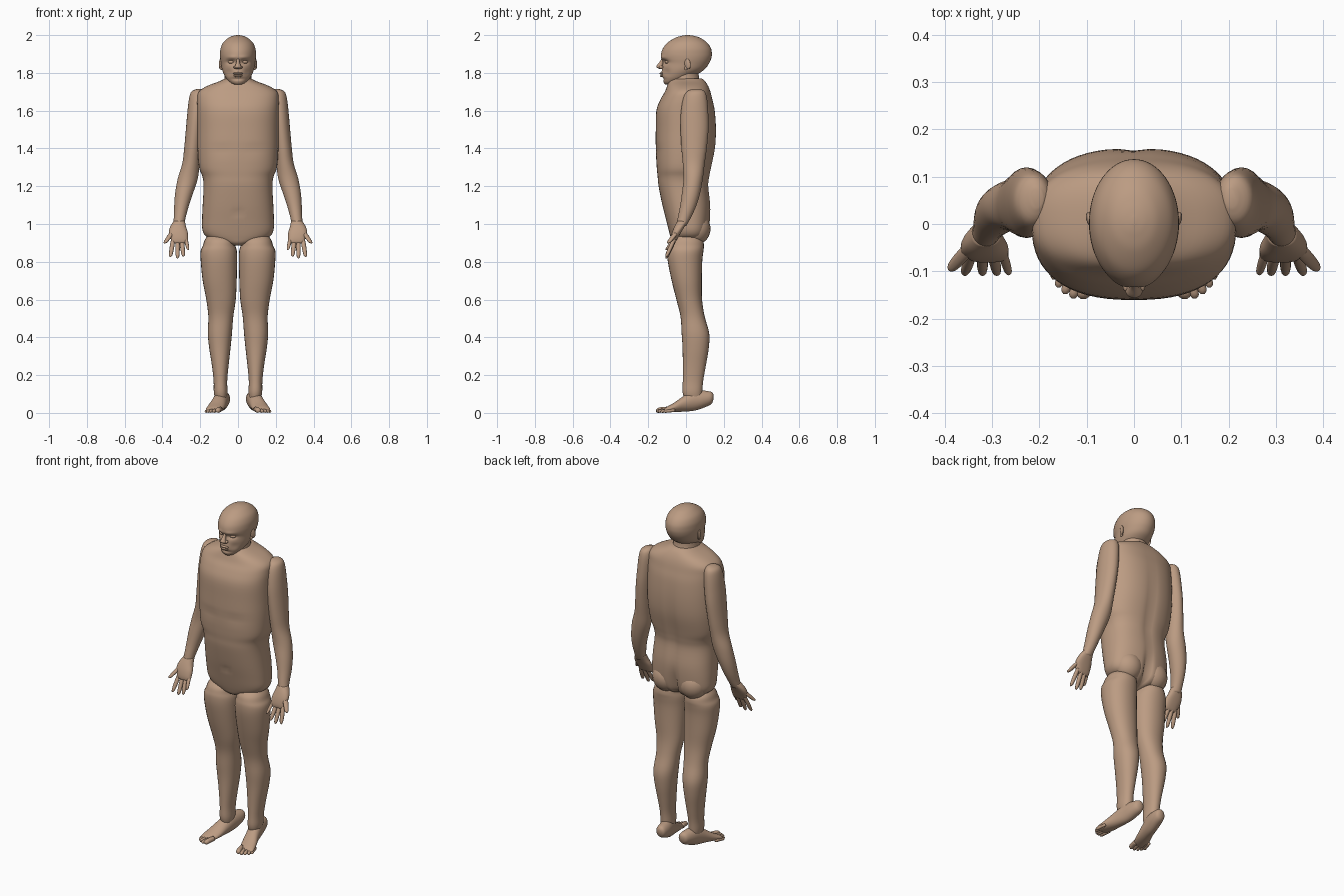
import bpy, bmesh, math
from mathutils import Vector

skin = bpy.data.materials.new("warm_skin")
skin.diffuse_color = (0.50, 0.33, 0.225, 1)


def finish(name, bm):
    bmesh.ops.recalc_face_normals(bm, faces=bm.faces)
    me = bpy.data.meshes.new(name)
    bm.to_mesh(me)
    bm.free()
    me.materials.append(skin)
    for p in me.polygons:
        p.use_smooth = True
    ob = bpy.data.objects.new(name, me)
    bpy.context.collection.objects.link(ob)
    return ob


def spline(rows, steps):
    """Smooth interpolation through the cross-section rows."""
    out = []
    for i in range(len(rows) - 1):
        p = [rows[max(0, min(len(rows) - 1, i + k))] for k in (-1, 0, 1, 2)]
        for s in range(steps):
            t = s / steps
            out.append([0.5 * (2 * b + (c - a) * t + (2 * a - 5 * b + 4 * c - d) * t * t
                               + (3 * b - a - 3 * c + d) * t ** 3) for a, b, c, d in zip(*p)])
    return out + [list(rows[-1])]


def loft(name, rows, along="z", side=1, power=2.0, segs=28, steps=4, shape=None):
    """Rows are (x, y, z, half width, half depth); rings lie across the given axis."""
    bm = bmesh.new()
    v_axis = Vector((0, 1, 0)) if along == "z" else Vector((0, 0, 1))
    rings = []
    for x, y, z, a, b in spline(rows, steps):
        ring = []
        for k in range(segs):
            t = 2 * math.pi * k / segs
            c, s = math.cos(t), math.sin(t)
            u = math.copysign(abs(c) ** (2 / power), c) * max(a, 0.001)
            v = math.copysign(abs(s) ** (2 / power), s) * max(b, 0.001)
            co = Vector((x + u, y, z)) + v_axis * v
            if shape:
                co = shape(co)
            ring.append(bm.verts.new((co.x * side, co.y, co.z)))
        rings.append(ring)
    for r, q in zip(rings, rings[1:]):
        for k in range(segs):
            j = (k + 1) % segs
            bm.faces.new((r[k], r[j], q[j], q[k]))
    bm.faces.new(rings[0])
    bm.faces.new(rings[-1])
    return finish(name, bm)


def blob(name, loc, size, rot=(0, 0, 0)):
    bm = bmesh.new()
    bmesh.ops.create_uvsphere(bm, u_segments=20, v_segments=12, radius=1)
    ob = finish(name, bm)
    ob.location, ob.scale, ob.rotation_euler = loc, size, rot
    return ob


def profile(rows):
    """(z, half width, front y, back y) to centred rows."""
    return [(0, (f + b) / 2, z, w, (b - f) / 2) for z, w, f, b in rows]


def bump(co, cx, cy, rx, ry):
    return math.exp(-((co[0] - cx) / rx) ** 2 - ((co[1] - cy) / ry) ** 2)


# torso: soft chest, navel, spine groove and cleft between the buttocks
def torso_shape(co):
    if co.y < 0:
        co.y += 0.008 * bump((co.x, co.z), 0, 1.06, 0.015, 0.015)
        co.y += 0.006 * bump((abs(co.x), co.z), 0.08, 1.39, 0.07, 0.018)
    else:
        co.y -= 0.010 * bump((co.x, co.z), 0, 1.3, 0.025, 0.25)
        co.y -= 0.035 * bump((co.x, co.z), 0, 0.95, 0.018, 0.09)
    return co


loft("torso", profile([
    (0.885, 0.025, -0.05, 0.03), (0.90, 0.075, -0.07, 0.075), (0.925, 0.155, -0.08, 0.105),
    (0.96, 0.186, -0.09, 0.12), (1.02, 0.19, -0.105, 0.128), (1.10, 0.187, -0.125, 0.13),
    (1.20, 0.182, -0.145, 0.12), (1.25, 0.188, -0.15, 0.125), (1.30, 0.206, -0.155, 0.135),
    (1.40, 0.214, -0.16, 0.155), (1.50, 0.215, -0.16, 0.16), (1.60, 0.216, -0.157, 0.153),
    (1.66, 0.216, -0.135, 0.14), (1.70, 0.208, -0.112, 0.13), (1.73, 0.165, -0.10, 0.118),
    (1.755, 0.10, -0.09, 0.102), (1.77, 0.07, -0.075, 0.085)]),
    power=2.45, segs=64, shape=torso_shape)

loft("neck", profile([(1.66, 0.09, -0.10, 0.10), (1.72, 0.082, -0.10, 0.09),
                      (1.77, 0.072, -0.085, 0.07), (1.83, 0.07, -0.07, 0.065)]))


# head: eye sockets, brow and cheeks pushed into the face
def head_shape(co):
    if co.y < 0:
        ax = abs(co.x)
        co.y += 0.014 * bump((ax, co.z), 0.036, 1.858, 0.022, 0.012)
        co.y -= 0.006 * bump((ax, co.z), 0.03, 1.882, 0.03, 0.010)
        co.y += 0.008 * bump((ax, co.z), 0.05, 1.80, 0.02, 0.02)
        co.y += 0.007 * bump((ax, co.z), 0, 1.768, 0.03, 0.007)
    return co


loft("head", profile([
    (1.738, 0.018, -0.108, -0.07), (1.748, 0.040, -0.117, -0.04), (1.77, 0.062, -0.125, 0.02),
    (1.795, 0.076, -0.130, 0.065), (1.82, 0.085, -0.127, 0.10), (1.85, 0.090, -0.124, 0.122),
    (1.875, 0.094, -0.129, 0.133), (1.90, 0.095, -0.132, 0.137), (1.93, 0.092, -0.122, 0.132),
    (1.96, 0.079, -0.098, 0.112), (1.985, 0.052, -0.058, 0.076), (1.996, 0.027, -0.024, 0.042),
    (2.0, 0.004, 0.0, 0.014)]), segs=64, steps=6, shape=head_shape)

# nose, lips
loft("nose", [(0, -0.122, 1.878, 0.007, 0.006), (0, -0.13, 1.858, 0.009, 0.010),
              (0, -0.138, 1.84, 0.014, 0.016), (0, -0.138, 1.829, 0.019, 0.017),
              (0, -0.130, 1.82, 0.010, 0.008)], segs=20)
blob("upper_lip", (0, -0.128, 1.797, ), (0.027, 0.012, 0.0065))
blob("lower_lip", (0, -0.126, 1.784), (0.023, 0.012, 0.0065))

for side, tag in ((1, "right"), (-1, "left")):
    def part(name, rows, **kw):
        return loft(f"{tag}_{name}", rows, side=side, **kw)

    # eyelid, nostril wing, ear
    blob(f"{tag}_eyelid", (side * 0.036, -0.099, 1.858), (0.017, 0.012, 0.0095), (0, 0, side * 0.4))
    blob(f"{tag}_nostril", (side * 0.015, -0.131, 1.83), (0.009, 0.012, 0.008))
    blob(f"{tag}_ear", (side * 0.092, 0.008, 1.848), (0.008, 0.017, 0.029), (0.2, 0, side * -0.35))
    blob(f"{tag}_earlobe", (side * 0.088, 0.0, 1.825), (0.007, 0.009, 0.011))

    # arm from shoulder to wrist
    part("arm", [
        (0.205, 0.055, 1.715, 0.012, 0.020), (0.212, 0.052, 1.70, 0.035, 0.048),
        (0.215, 0.048, 1.66, 0.045, 0.064), (0.222, 0.045, 1.58, 0.047, 0.073),
        (0.230, 0.045, 1.50, 0.046, 0.074), (0.240, 0.043, 1.40, 0.045, 0.067),
        (0.249, 0.041, 1.32, 0.046, 0.058), (0.266, 0.038, 1.24, 0.053, 0.051),
        (0.286, 0.026, 1.16, 0.047, 0.048), (0.300, 0.010, 1.09, 0.038, 0.042),
        (0.309, -0.010, 1.03, 0.031, 0.034), (0.315, -0.025, 0.99, 0.030, 0.026)])

    # palm, facing forwards
    part("palm", [
        (0.311, -0.018, 1.015, 0.030, 0.028), (0.317, -0.035, 0.985, 0.042, 0.027),
        (0.316, -0.050, 0.955, 0.050, 0.024), (0.311, -0.062, 0.925, 0.046, 0.019),
        (0.309, -0.068, 0.905, 0.042, 0.013), (0.309, -0.070, 0.898, 0.030, 0.006)], power=2.4)
    # fingers and thumb: start x, z to tip x, z
    for name, x0, z0, x1, z1, r in (("index_finger", 0.343, 0.92, 0.358, 0.825, 0.011),
                                    ("middle_finger", 0.320, 0.915, 0.320, 0.818, 0.011),
                                    ("ring_finger", 0.298, 0.915, 0.289, 0.828, 0.011),
                                    ("little_finger", 0.277, 0.925, 0.264, 0.862, 0.009),
                                    ("thumb", 0.342, 0.965, 0.388, 0.897, 0.013)):
        rows = []
        for t, k in ((0, 1), (0.35, 1.1), (0.7, 1), (0.92, 0.75), (1, 0.2)):
            y = -0.045 - 0.05 * t if name == "thumb" else -0.062 - 0.043 * t
            rows.append((x0 + (x1 - x0) * t, y, z0 + (z1 - z0) * t, r * k, r * k))
        part(name, rows, segs=12, steps=3)

    # leg from hip to ankle
    part("leg", [
        (0.10, 0.0, 0.945, 0.055, 0.05), (0.098, 0.002, 0.915, 0.078, 0.085),
        (0.100, 0.0, 0.885, 0.086, 0.095), (0.102, -0.004, 0.855, 0.096, 0.096),
        (0.101, -0.005, 0.80, 0.096, 0.091), (0.097, 0.004, 0.70, 0.090, 0.080),
        (0.090, 0.017, 0.60, 0.078, 0.068), (0.091, 0.035, 0.51, 0.066, 0.064),
        (0.096, 0.050, 0.42, 0.064, 0.073), (0.096, 0.051, 0.34, 0.056, 0.069),
        (0.094, 0.044, 0.25, 0.044, 0.061), (0.093, 0.037, 0.17, 0.036, 0.054),
        (0.092, 0.034, 0.11, 0.036, 0.052), (0.090, 0.038, 0.07, 0.030, 0.045)], power=2.15)

    # buttock
    blob(f"{tag}_buttock", (side * 0.088, 0.052, 0.975), (0.082, 0.078, 0.085))

    # foot, turned outwards with the heel raised
    part("foot", [
        (0.072, 0.146, 0.085, 0.010, 0.012), (0.074, 0.134, 0.079, 0.028, 0.032),
        (0.079, 0.095, 0.073, 0.037, 0.045), (0.088, 0.045, 0.066, 0.039, 0.054),
        (0.101, -0.01, 0.049, 0.041, 0.042), (0.116, -0.06, 0.030, 0.045, 0.026),
        (0.128, -0.10, 0.018, 0.043, 0.015), (0.132, -0.115, 0.013, 0.032, 0.008)], along="y")
    # toes, big toe on the inside
    for i, (x, y, r) in enumerate(((0.106, -0.158, 0.014), (0.127, -0.157, 0.010),
                                   (0.144, -0.148, 0.0095), (0.158, -0.134, 0.009),
                                   (0.168, -0.117, 0.0085))):
        part(f"toe_{i + 1}", [
            (x - 0.012, y + 0.06, r + 0.005, r * 0.9, r), (x - 0.004, y + 0.025, r + 0.002, r, r),
            (x, y + 0.008, r * 0.95, r, r * 0.9), (x + 0.001, y, r * 0.8, r * 0.4, r * 0.4)],
            along="y", segs=12, steps=3)
